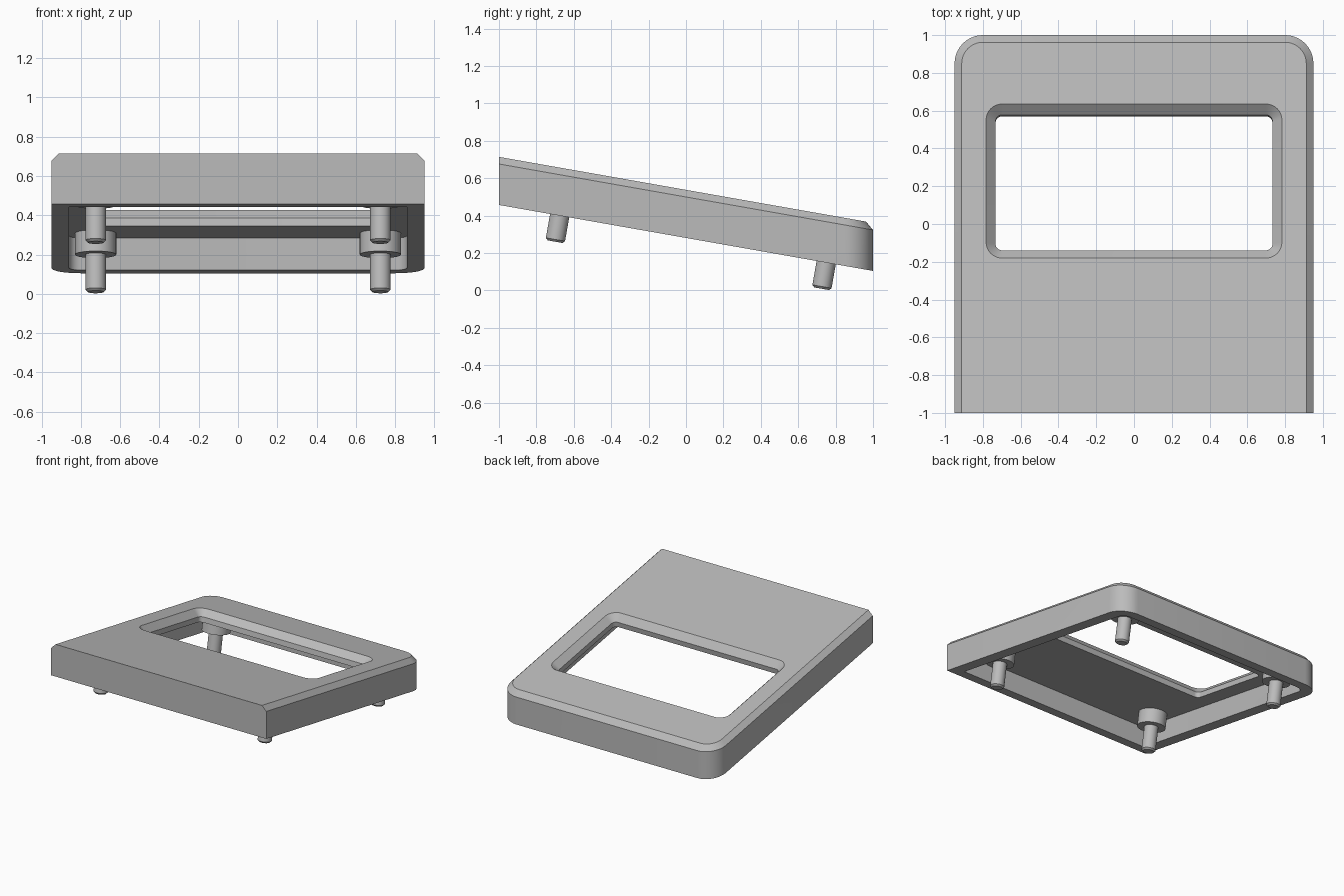
import bpy, bmesh, math
from mathutils import Matrix, Vector

old = bpy.data.objects.get("Cube")
if old:
    bpy.data.objects.remove(old, do_unlink=True)

TILT = math.radians(10)
SLOPE = math.tan(TILT)
TOP, THICK, CEILING = 0.538, 0.257, 0.093   # heights measured at y = 0
WALL, CHAMFER = 0.09, 0.038

grey = bpy.data.materials.new("plain grey")
grey.use_nodes = True
grey.diffuse_color = (0.5, 0.5, 0.5, 1)
grey.node_tree.nodes["Principled BSDF"].inputs["Base Color"].default_value = (0.5, 0.5, 0.5, 1)


def outline(half_x, y0, y1, r_front, r_back, steps=10):
    """Counter-clockwise rectangle with separate front and back corner radii."""
    corners = [(half_x, y0, r_front, -90), (half_x, y1, r_back, 0),
               (-half_x, y1, r_back, 90), (-half_x, y0, r_front, 180)]
    points = []
    for x, y, r, start in corners:
        cx = x - math.copysign(r, x)
        cy = y + r if y == y0 else y - r
        for i in range(steps + 1 if r else 1):
            a = math.radians(start + 90 * i / steps)
            points.append((cx + r * math.cos(a), cy + r * math.sin(a)))
    return points


def loft(name, rings, matrix):
    """Closed solid through a stack of (outline, height) rings, lowest first."""
    bm = bmesh.new()
    loops = [[bm.verts.new(matrix @ Vector((x, y, z))) for x, y in pts] for pts, z in rings]
    bm.faces.new(loops[0][::-1])
    bm.faces.new(loops[-1])
    for low, high in zip(loops, loops[1:]):
        for i in range(len(low)):
            j = (i + 1) % len(low)
            bm.faces.new((low[i], low[j], high[j], high[i]))
    bmesh.ops.recalc_face_normals(bm, faces=bm.faces)
    mesh = bpy.data.meshes.new(name)
    bm.to_mesh(mesh)
    bm.free()
    mesh.materials.append(grey)
    obj = bpy.data.objects.new(name, mesh)
    bpy.context.collection.objects.link(obj)
    return obj


def smooth(obj):
    bpy.ops.object.select_all(action='DESELECT')
    obj.select_set(True)
    bpy.context.view_layer.objects.active = obj
    bpy.ops.object.shade_smooth_by_angle(angle=math.radians(30))


def cut(target, cutter):
    """Subtract the cutter, then discard it."""
    bpy.context.view_layer.objects.active = target
    mod = target.modifiers.new("cut", 'BOOLEAN')
    mod.operation, mod.solver, mod.object = 'DIFFERENCE', 'EXACT', cutter
    bpy.ops.object.modifier_apply(modifier=mod.name)
    bpy.data.objects.remove(cutter, do_unlink=True)


# Sloping cover with upright walls and chamfered sides and back
shear = Matrix.Translation((0, 0, TOP)) @ Matrix.Identity(4)
shear[2][1] = -SLOPE
side = outline(0.95, -1, 1, 0, 0.15)
rim = outline(0.95 - CHAMFER, -1, 1 - CHAMFER, 0, 0.15 - CHAMFER)
cover = loft("cover", [(side, -THICK), (side, -CHAMFER), (rim, 0)], shear)

# Hollow underside
inside = outline(0.95 - WALL, WALL - 1, 1 - WALL, 0, 0.15 - WALL)
cut(cover, loft("hollow_cutter", [(inside, -THICK - 0.1), (inside, -CEILING)], shear))

# Window opening, square to the sloping face, with a bevelled lip
tilted = Matrix.Translation((0, 0, TOP)) @ Matrix.Rotation(-TILT, 4, 'X')


def window(d):
    return outline(0.783 + d, -0.183 - d, 0.645 + d, 0.085 + d, 0.085 + d)


cut(cover, loft("window_cutter", [(window(-0.05), -0.16), (window(-0.05), -0.05),
                                  (window(0.02), 0.02)], tilted))
smooth(cover)

# Locating pegs on wider bosses, square to the sloping face
profile = [(0.04, 0), (0.052, 0.012), (0.052, 0.193), (0.105, 0.193), (0.105, 0.33)]
for place, y, z in (("front", -0.7, 0.261), ("back", 0.725, 0.0095)):
    for hand, x in (("left", 0.725), ("right", -0.725)):
        rings = [(outline(r, -r, r, r, r, 8), h) for r, h in profile]
        for pts, _ in rings:        # drop the doubled points where the quarter arcs meet
            pts[:] = [p for i, p in enumerate(pts) if i % 9 != 8]
        place_peg = Matrix.Translation((x, y, z)) @ Matrix.Rotation(-TILT, 4, 'X')
        smooth(loft(f"{place}_{hand}_peg", rings, place_peg))
